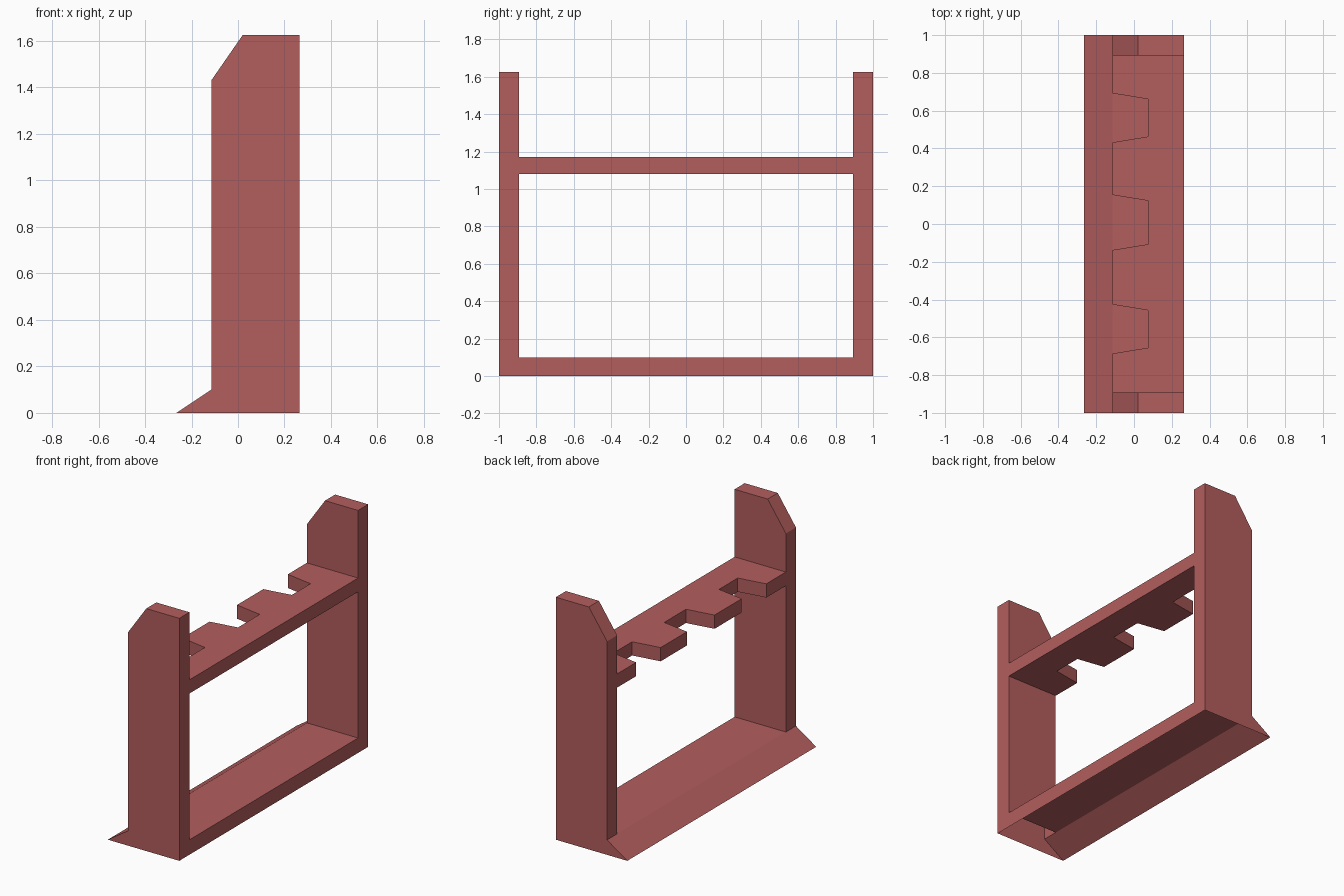
import bpy
import bmesh

cube = bpy.data.objects.get("Cube")
if cube:
    bpy.data.objects.remove(cube, do_unlink=True)

red = bpy.data.materials.new("dusty red")
red.use_nodes = True
COLOUR = (0.45, 0.11, 0.11, 1)
red.diffuse_color = COLOUR
red.node_tree.nodes["Principled BSDF"].inputs["Base Color"].default_value = COLOUR

BACK, EDGE, LIP = 0.265, -0.115, -0.265   # depth positions along x
BASE_Z, TOP_Z = 0.1, 1.625
END, INNER = 1.0, 0.893                   # outer and inner faces of the posts


def finish(name, bm):
    bmesh.ops.recalc_face_normals(bm, faces=bm.faces)
    mesh = bpy.data.meshes.new(name)
    bm.to_mesh(mesh)
    bm.free()
    mesh.materials.append(red)
    obj = bpy.data.objects.new(name, mesh)
    bpy.context.collection.objects.link(obj)


def strip(bm, a, b, closed=False):
    """Join two matching rows of vertices with quads."""
    for i in range(len(a) if closed else len(a) - 1):
        j = (i + 1) % len(a)
        bm.faces.new((a[i], a[j], b[j], b[i]))


# Open profile of a post, running from the rear foot over the top to the lip
profile = [(BACK, 0), (BACK, BASE_Z), (BACK, TOP_Z), (0.02, TOP_Z),
           (EDGE, 1.43), (EDGE, BASE_Z), (LIP, 0)]


def row(bm, points, y):
    return [bm.verts.new((x, y, z)) for x, z in points]


# Hollow end posts, open underneath and into the base
for name, side in (("front_post", -1), ("back_post", 1)):
    bm = bmesh.new()
    outer, inner = row(bm, profile, side * END), row(bm, profile, side * INNER)
    strip(bm, outer, inner)
    bm.faces.new(outer)
    bm.faces.new(inner[1:-1])
    finish(name, bm)

# Hollow base with a sloped lip, open underneath
bm = bmesh.new()
base = [profile[0], profile[1], profile[-2], profile[-1]]
strip(bm, row(bm, base, -INNER), row(bm, base, INNER))
finish("base", bm)

# Shelf with three tapered notches along its edge
outline = [(BACK, -INNER), (EDGE, -INNER)]
for centre, half in ((-0.556, 0.13), (0.008, 0.146), (0.562, 0.13)):
    outline += [(EDGE, centre - half), (0.075, centre - half + 0.031),
                (0.075, centre + half - 0.031), (EDGE, centre + half)]
outline += [(EDGE, INNER), (BACK, INNER)]
bm = bmesh.new()
low, high = ([bm.verts.new((x, y, z)) for x, y in outline] for z in (1.08, 1.172))
strip(bm, low, high, closed=True)
bm.faces.new(low)
bm.faces.new(high)
finish("shelf", bm)
